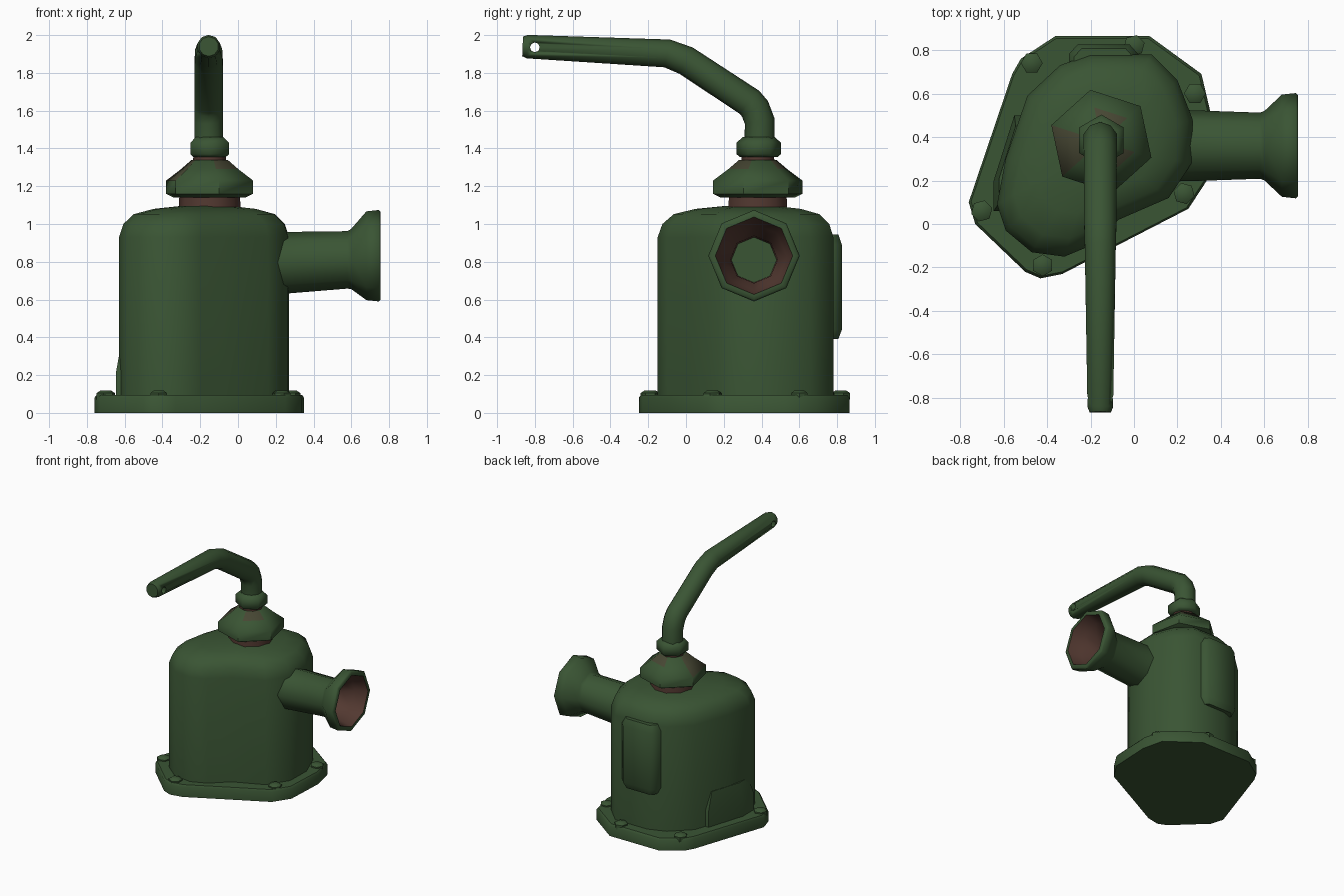
import bpy, bmesh, math
from mathutils import Vector

if "Cube" in bpy.data.objects:
    bpy.data.objects.remove(bpy.data.objects["Cube"])


def material(name, rgb):
    m = bpy.data.materials.new(name)
    m.use_nodes = True
    m.diffuse_color = (*rgb, 1)
    m.node_tree.nodes["Principled BSDF"].inputs["Base Color"].default_value = (*rgb, 1)
    return m


GREEN = material("dark green paint", (0.042, 0.09, 0.034))
RUST = material("rust brown", (0.085, 0.04, 0.03))
WORN = material("worn paint", (0.062, 0.062, 0.033))
MATS = [GREEN, RUST, WORN]


def loft(name, rings, bands=None, rule=None, smooth=50):
    """Skin a list of equal-length rings, cap both ends; bands gives a material per band."""
    bm = bmesh.new()
    loops = [[bm.verts.new(p) for p in ring] for ring in rings]
    n = len(loops[0])
    for b in range(len(loops) - 1):
        for i in range(n):
            j = (i + 1) % n
            f = bm.faces.new((loops[b][i], loops[b][j], loops[b + 1][j], loops[b + 1][i]))
            f.material_index = bands[b] if bands else 0
            if rule:
                f.material_index = rule(b, i)
    bm.faces.new(loops[0][::-1])
    bm.faces.new(loops[-1])
    bmesh.ops.recalc_face_normals(bm, faces=bm.faces)
    me = bpy.data.meshes.new(name)
    bm.to_mesh(me)
    bm.free()
    for m in MATS:
        me.materials.append(m)
    ob = bpy.data.objects.new(name, me)
    bpy.context.collection.objects.link(ob)
    bpy.ops.object.select_all(action="DESELECT")
    ob.select_set(True)
    bpy.context.view_layer.objects.active = ob
    bpy.ops.object.shade_smooth_by_angle(angle=math.radians(smooth))
    return ob


def ring(center, u, v, r, n, turn=0):
    """Regular polygon around center in the plane of u and v."""
    c, u, v = Vector(center), Vector(u), Vector(v)
    angles = [math.radians(turn) + math.tau * i / n for i in range(n)]
    return [c + r * (math.cos(a) * u + math.sin(a) * v) for a in angles]


X, Y, Z = (1, 0, 0), (0, 1, 0), (0, 0, 1)


def stack(name, x, y, profile, n, turn=0, **kw):
    """Upright turned part from (radius, z) pairs."""
    return loft(name, [ring((x, y, z), X, Y, r, n, turn) for r, z in profile], **kw)


def outline_stack(name, outline, center, levels, **kw):
    """Outline scaled about a centre at each (scale, z) level."""
    cx, cy = center
    return loft(name, [[(cx + (x - cx) * s, cy + (y - cy) * s, z) for x, y in outline]
                       for s, z in levels], **kw)


# Base flange
flange = [(-0.36, 0.865), (0.07, 0.865), (0.31, 0.69), (0.35, 0.52), (0.335, 0.2),
          (0.25, 0.07), (-0.08, -0.1), (-0.33, -0.23), (-0.43, -0.25), (-0.5, -0.22),
          (-0.73, 0.0), (-0.76, 0.1), (-0.56, 0.69), (-0.52, 0.76)]
outline_stack("base_flange", flange, (-0.2, 0.3), [(1, 0), (1, 0.08), (0.98, 0.095)])

# Two-lobed body with rounded shoulder
body = [(-0.2, 0.78), (0.08, 0.78), (0.2, 0.66), (0.27, 0.48), (0.265, 0.28),
        (0.16, 0.12), (-0.07, 0.02), (-0.2, -0.1), (-0.32, -0.15), (-0.47, -0.13),
        (-0.59, -0.03), (-0.63, 0.09), (-0.59, 0.3), (-0.49, 0.59), (-0.34, 0.73)]
outline_stack("body", body, (-0.17, 0.35),
              [(1, 0.05), (1, 0.93), (0.95, 1.0), (0.83, 1.052), (0.6, 1.08), (0.3, 1.095)])

# Low gusset on the right wall
gusset = [(-0.5, 0.5), (-0.55, 0.5), (-0.645, 0.2), (-0.645, 0.06), (-0.55, 0.06)]
outline_stack("side_gusset", gusset, (-0.52, 0.25), [(1, 0.05), (1, 0.22), (0.8, 0.36)])

# Raised pad on the back
pad = [(-0.3, 0.7), (0.02, 0.7), (0.02, 0.78), (-0.02, 0.825), (-0.26, 0.825), (-0.3, 0.78)]
outline_stack("back_pad", pad, (-0.14, 0.7), [(0.85, 0.39), (1, 0.44), (1, 0.89), (0.85, 0.945)])

# Flange bolts
for i, (x, y) in enumerate([(-0.47, 0.74), (-0.7, 0.06), (-0.42, -0.19),
                            (0.23, 0.14), (0.28, 0.6), (0.0, 0.82)]):
    stack(f"flange_bolt_{i + 1}", x, y, [(0.05, 0.07), (0.05, 0.105), (0.03, 0.118)], 6, 15 * i)

# Collar, gland nut, neck and lock nut
AX, AY = -0.15, 0.38
stack("collar", AX, AY, [(0.165, 1.05), (0.16, 1.16)], 10, bands=[1])
stack("gland_nut", AX, AY,
      [(0.2, 1.14), (0.242, 1.16), (0.242, 1.23), (0.16, 1.29), (0.1, 1.34)], 6, 42,
      rule=lambda b, i: 2 if (b, i) in {(3, 0), (3, 2), (2, 2), (3, 4)} else 0)
stack("neck", AX, AY, [(0.09, 1.3), (0.085, 1.38)], 8, bands=[1])
stack("lock_nut", AX, AY + 0.005,
      [(0.1, 1.355), (0.118, 1.37), (0.118, 1.43), (0.085, 1.46)], 6, 30)

# Bent lever: y, z and radius along its path
path = [(0.39, 1.4, 0.08), (0.39, 1.545, 0.08), (0.365, 1.61, 0.08), (0.335, 1.645, 0.08),
        (0.0, 1.865, 0.078), (-0.1, 1.903, 0.075), (-0.84, 1.939, 0.062), (-0.865, 1.94, 0.052)]
pts = [Vector((-0.155, y, z)) for y, z, r in path]
rings = []
for i, p in enumerate(pts):
    before = (p - pts[i - 1]).normalized() if i else Vector()
    after = (pts[i + 1] - p).normalized() if i + 1 < len(pts) else Vector()
    side = (before + after).normalized().cross(Vector(X))
    rings.append(ring(p, X, side, path[i][2], 10, 18))
lever = loft("lever", rings)

# Pin hole near the lever end
cutter = loft("pin_hole_cutter", [ring((x, -0.8, 1.935), Y, Z, 0.026, 8) for x in (-0.3, 0)])
cutter.hide_render = True
cutter.hide_set(True)
cut = lever.modifiers.new("pin_hole", "BOOLEAN")
cut.operation = "DIFFERENCE"
cut.object = cutter

# Outlet pipe with flared octagonal mouth and rusty bore: x, z, radius
spout = [(0.05, 0.795, 0.165), (0.26, 0.795, 0.163), (0.58, 0.81, 0.152), (0.6, 0.815, 0.16),
         (0.68, 0.832, 0.235), (0.745, 0.832, 0.242), (0.755, 0.832, 0.232),
         (0.755, 0.832, 0.205), (0.66, 0.825, 0.175), (0.58, 0.812, 0.125), (0.5, 0.81, 0.12)]
loft("outlet_pipe", [ring((x, 0.36, z), Y, Z, r, 8) for x, z, r in spout],
     bands=[0] * 7 + [1] * 3)
